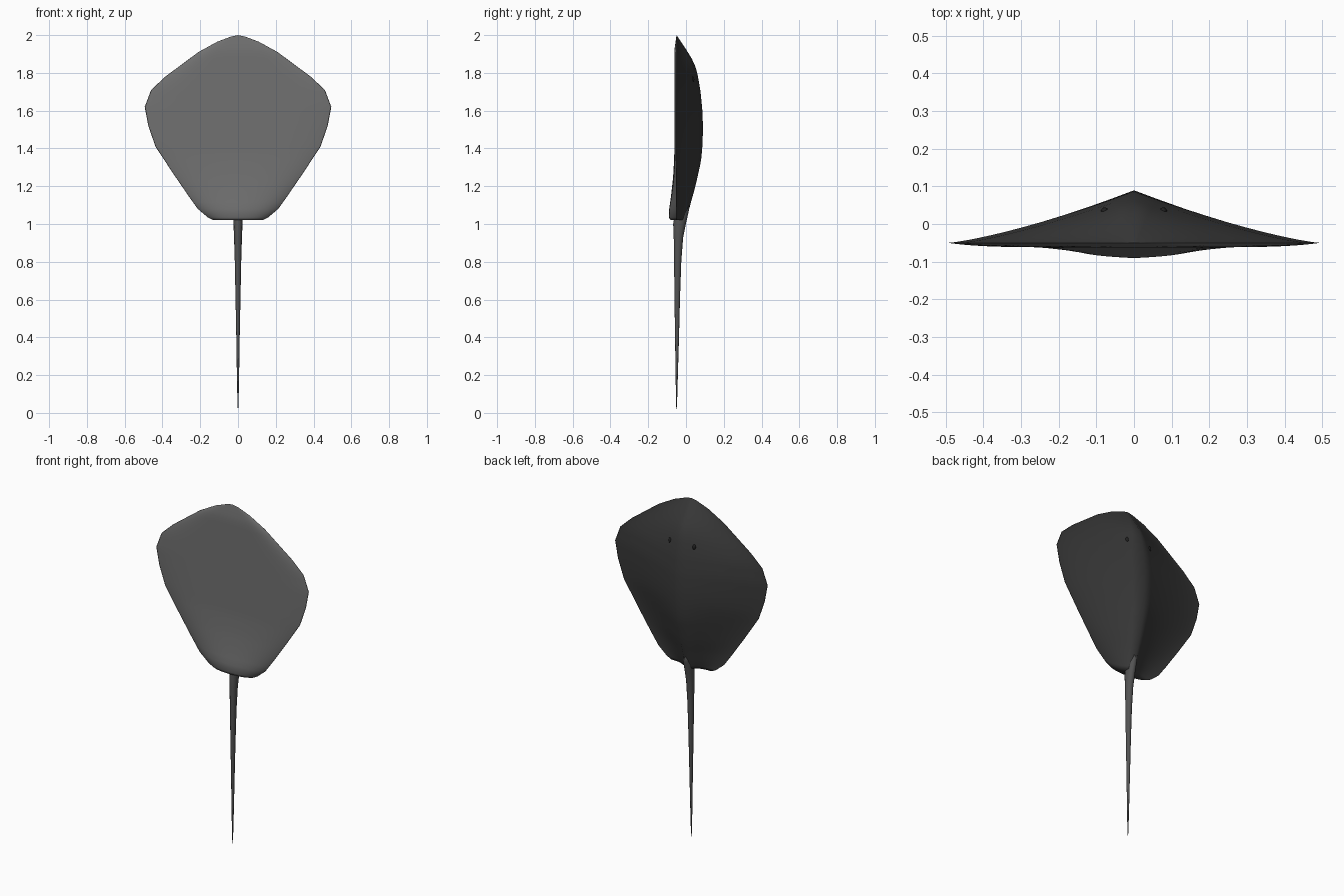
import bpy, bmesh, math

if "Cube" in bpy.data.objects:
    bpy.data.objects.remove(bpy.data.objects["Cube"])


def material(name, v):
    m = bpy.data.materials.new(name)
    m.diffuse_color = (v, v, v, 1)
    m.use_nodes = True
    m.node_tree.nodes["Principled BSDF"].inputs["Base Color"].default_value = m.diffuse_color
    return m


BACK = material("dark back grey", 0.042)
BELLY = material("belly grey", 0.165)
TAIL = material("tail grey", 0.085)
EYE = material("eye black", 0.015)


def lerp(table, z):
    """Value at height z in a table of (z, value) sorted from high to low."""
    if z >= table[0][0]:
        return table[0][1]
    for (z0, v0), (z1, v1) in zip(table, table[1:]):
        if z >= z1:
            return v0 + (v1 - v0) * (z0 - z) / (z0 - z1)
    return table[-1][1]


RIM = -0.05
# Half width of the disc, ridge of the back, and belly bulge, by height
WIDTH = [(2.0, 0.0), (1.993, 0.035), (1.965, 0.11), (1.91, 0.21), (1.78, 0.385), (1.71, 0.46),
         (1.62, 0.494), (1.52, 0.475), (1.41, 0.437), (1.27, 0.345), (1.15, 0.263),
         (1.08, 0.213), (1.035, 0.16), (1.02, 0.13)]
RIDGE = [(2.0, -0.05), (1.93, -0.003), (1.86, 0.04), (1.8, 0.06), (1.7, 0.077), (1.6, 0.087),
         (1.5, 0.09), (1.4, 0.086), (1.33, 0.079), (1.2, 0.05), (1.1, 0.022), (1.02, 0.002)]
BULGE = [(1.36, 0.0), (1.25, 0.006), (1.15, 0.017), (1.08, 0.027), (1.035, 0.028), (1.02, 0.02)]
POWER = [(1.45, 1.3), (1.2, 1.7), (1.02, 2.8)]


def back_y(t, z):
    return RIM + (lerp(RIDGE, z) - RIM) * (1 - t) ** lerp(POWER, z)


def belly_y(t, z):
    flat = 0.012 * min(1, (2.0 - z) / 0.08)
    return RIM - flat * (1 - t ** 6) - lerp(BULGE, z) * (1 - t * t)


def finish(name, bm, mats):
    bmesh.ops.remove_doubles(bm, verts=bm.verts, dist=0.0002)
    bmesh.ops.recalc_face_normals(bm, faces=bm.faces)
    for f in bm.faces:
        f.smooth = True
    me = bpy.data.meshes.new(name)
    bm.to_mesh(me)
    bm.free()
    for m in mats:
        me.materials.append(m)
    ob = bpy.data.objects.new(name, me)
    bpy.context.collection.objects.link(ob)
    return ob


def loft(bm, rings, mat_rule=lambda i: 0):
    rows = [[bm.verts.new(p) for p in r] for r in rings]
    n = len(rows[0])
    for a, b in zip(rows, rows[1:]):
        for i in range(n):
            j = (i + 1) % n
            f = bm.faces.new((a[i], a[j], b[j], b[i]))
            f.material_index = mat_rule(i)
    return rows


# Disc: lofted cross-sections, dark on the back and lighter on the belly
zs = []
for (z0, _), (z1, _) in zip(WIDTH, WIDTH[1:]):
    k = max(1, round((z0 - z1) / 0.035))
    zs += [z0 + (z1 - z0) * i / k for i in range(k)]
zs.append(WIDTH[-1][0])
N = 12
ts = [math.sin(math.pi / 2 * i / N) for i in range(-N, N + 1)]
rings = []
for z in zs:
    w = lerp(WIDTH, z)
    ring = [(t * w, back_y(abs(t), z), z) for t in ts]
    ring += [(t * w, belly_y(abs(t), z), z) for t in reversed(ts[1:-1])]
    rings.append(ring)
bm = bmesh.new()
rows = loft(bm, rings, lambda i: 0 if i < 2 * N else 1)
# Underside of the trailing edge, split into strips along the rim
last = rows[-1]
n = len(last)
for i in range(2 * N):
    quad = []
    for v in (last[i], last[i + 1], last[(n - i - 1) % n], last[(n - i) % n]):
        if v not in quad:
            quad.append(v)
    bm.faces.new(quad)
finish("ray_disc", bm, [BACK, BELLY])

# Tail: tapering oval whip that grows out of the back ridge
TAIL_ROWS = [  # z, half width, front y, back y
    (1.12, 0.018, -0.05, 0.024), (1.06, 0.024, -0.058, 0.013), (1.0, 0.024, -0.068, -0.001),
    (0.93, 0.021, -0.065, -0.015), (0.8, 0.017, -0.063, -0.025), (0.6, 0.013, -0.061, -0.032),
    (0.4, 0.009, -0.058, -0.037), (0.2, 0.006, -0.055, -0.043), (0.06, 0.003, -0.053, -0.047),
    (0.0, 0.0, -0.05, -0.05)]
bm = bmesh.new()
rings = []
for z, w, f, b in TAIL_ROWS:
    rings.append([(w * math.cos(a), (f + b) / 2 + (b - f) / 2 * math.sin(a), z)
                  for a in (math.tau * i / 12 for i in range(12))])
rows = loft(bm, rings)
bm.faces.new(rows[0])
finish("tail", bm, [TAIL])

# Eyes: small low bumps on the back
for side, label in ((-1, "left"), (1, "right")):
    bm = bmesh.new()
    bmesh.ops.create_uvsphere(bm, u_segments=12, v_segments=8, radius=0.012)
    x, z = 0.078, 1.765
    ob = finish("eye_" + label, bm, [EYE])
    ob.location = (side * x, back_y(x / lerp(WIDTH, z), z) - 0.003, z)
    ob.scale = (0.8, 0.8, 1.3)
